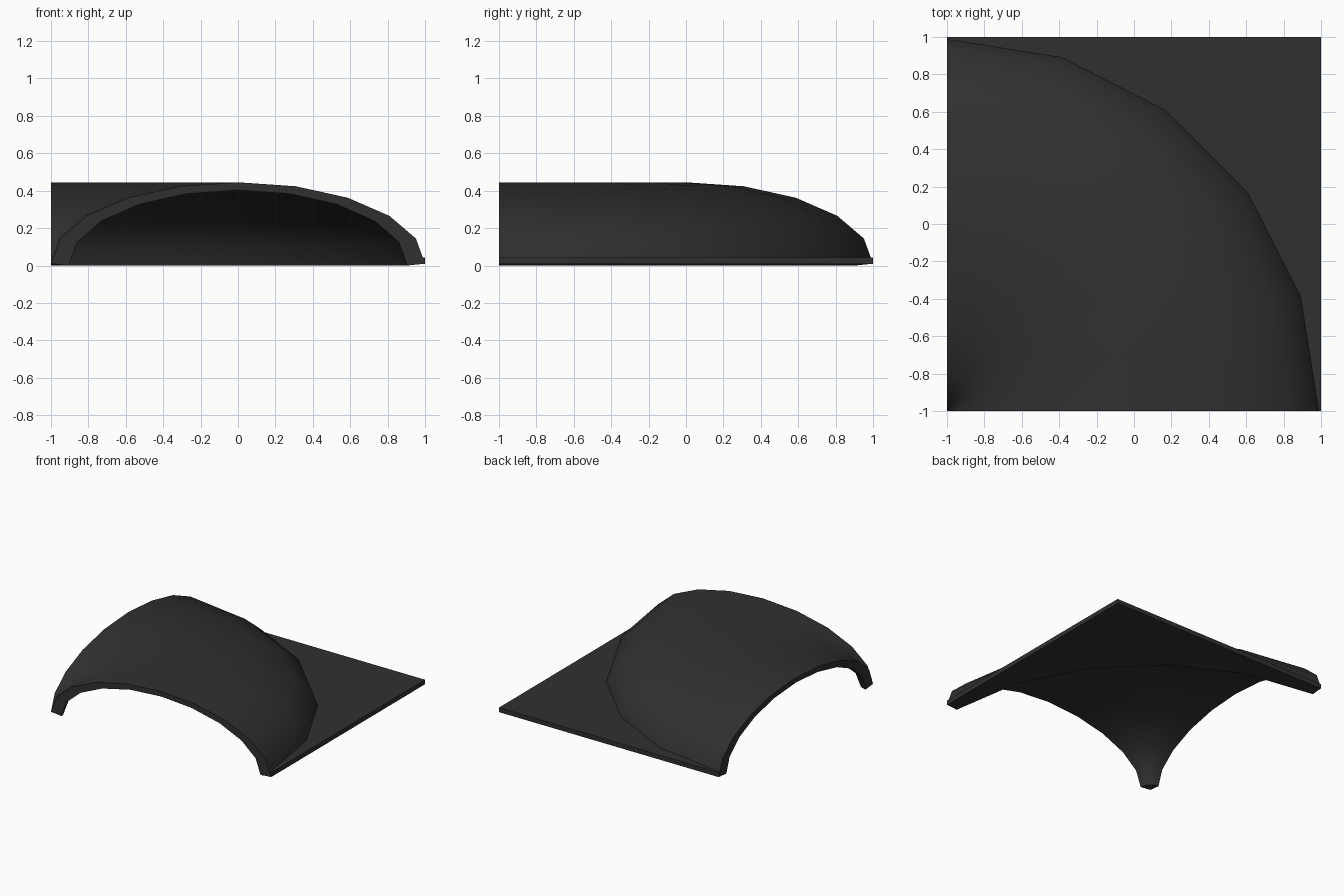
import bpy, bmesh
from math import sin, cos, pi, radians

if "Cube" in bpy.data.objects:
    bpy.data.objects.remove(bpy.data.objects["Cube"])

mat = bpy.data.materials.new("dark_grey")
mat.diffuse_color = (0.03, 0.03, 0.03, 1)
mat.use_nodes = True
mat.node_tree.nodes["Principled BSDF"].inputs["Base Color"].default_value = mat.diffuse_color

ARCH, TURN = 10, 5          # sides of the arch and of the quarter turn


def finish(bm, name):
    bmesh.ops.remove_doubles(bm, verts=bm.verts, dist=0.0005)
    bmesh.ops.recalc_face_normals(bm, faces=bm.faces)
    me = bpy.data.meshes.new(name)
    bm.to_mesh(me)
    bm.free()
    me.materials.append(mat)
    ob = bpy.data.objects.new(name, me)
    bpy.context.collection.objects.link(ob)
    return ob


def turned(r, z, a):
    """Point at radius r, turned by a about the (-1, -1) corner."""
    return (-1 + r * cos(a), -1 + r * sin(a), z)


def arch(a, b, z):
    return [(1 - a * cos(pi * i / ARCH), z + b * sin(pi * i / ARCH))
            for i in range(ARCH + 1)]


# Curved corner shell: closed arch section turned 90 degrees
section = arch(1.0, 0.435, 0.01) + arch(0.905, 0.403, 0.0)[::-1]
n = len(section)
bm = bmesh.new()
rings = [[bm.verts.new(turned(r, z, radians(90) * k / TURN)) for r, z in section]
         for k in range(TURN + 1)]
for r0, r1 in zip(rings, rings[1:]):
    for i in range(n):
        j = (i + 1) % n
        bm.faces.new((r0[i], r0[j], r1[j], r1[i]))
# End caps, one quad per arch side
for ring in (rings[0], rings[-1]):
    for i in range(ARCH):
        bm.faces.new((ring[i], ring[i + 1], ring[n - 2 - i], ring[n - 1 - i]))
shell = finish(bm, "corner_shell")

# Flat plate filling the outside corner, its inner edge buried in the shell
bm = bmesh.new()
outline = [turned(1.96, 0.007, radians(90) * k / TURN) for k in range(TURN + 1)]
outline += [(-1, 1, 0.007), (1, 1, 0.007), (1, -1, 0.007)]
face = bm.faces.new([bm.verts.new(p) for p in outline])
ext = bmesh.ops.extrude_face_region(bm, geom=[face], use_keep_orig=True)
top = [v for v in ext["geom"] if isinstance(v, bmesh.types.BMVert)]
bmesh.ops.translate(bm, verts=top, vec=(0, 0, 0.037))
finish(bm, "corner_plate")

# Smooth shading with sharp rims on the shell
bpy.ops.object.select_all(action='DESELECT')
shell.select_set(True)
bpy.context.view_layer.objects.active = shell
bpy.ops.object.shade_smooth_by_angle(angle=radians(30))
